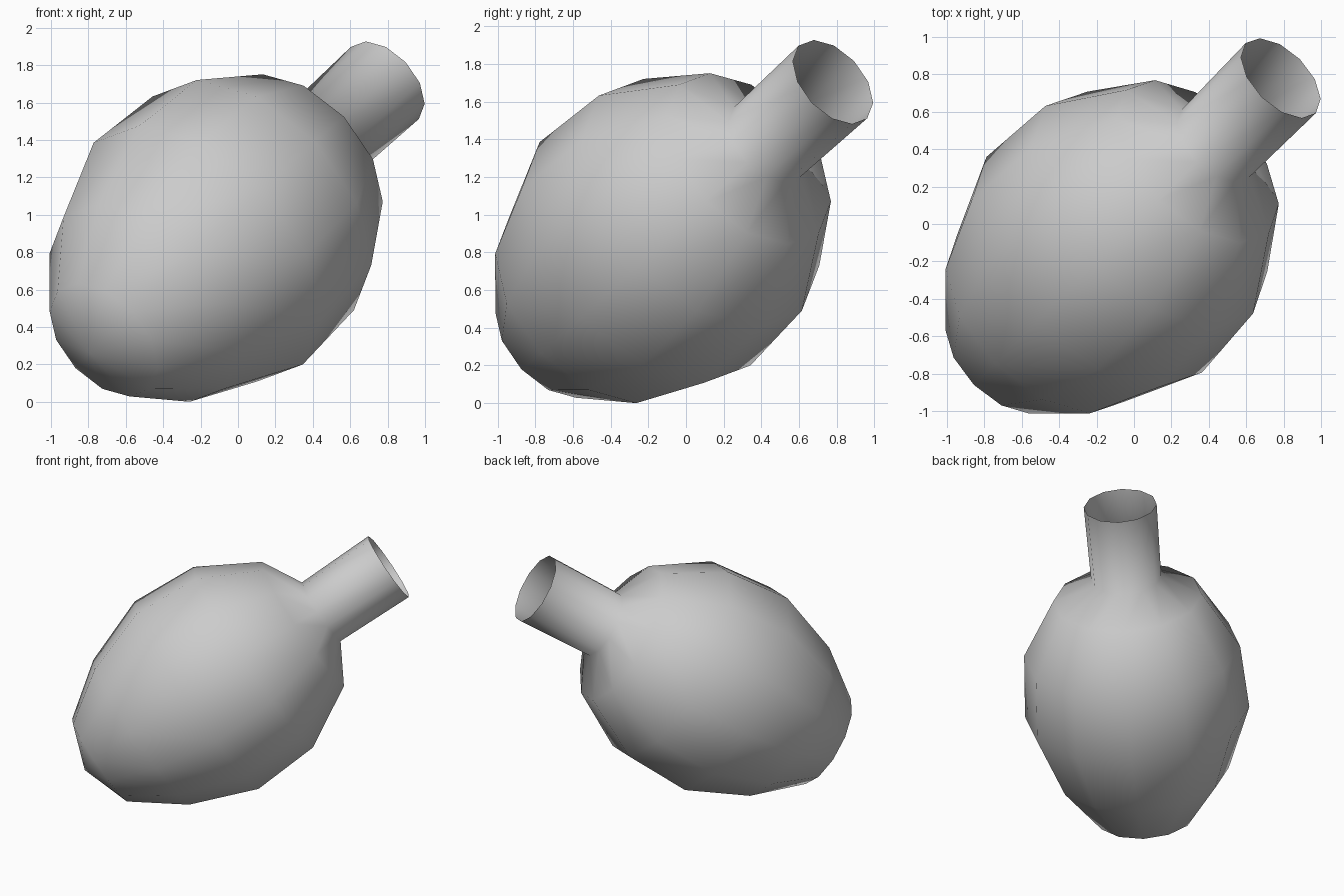
import bpy, bmesh
from math import cos, sin, tau
from mathutils import Vector

if "Cube" in bpy.data.objects:
    bpy.data.objects.remove(bpy.data.objects["Cube"])

SIDES = 12
rim = Vector((0.785, 0.78, 1.68))            # centre of the open mouth
axis = Vector((0.594, 0.594, 0.543)).normalized()
e1 = Vector((1, -1, 0)).normalized()
e2 = axis.cross(e1)
if e2.z < 0:
    e2.negate()

# (distance back from the mouth, radius): neck, then egg-shaped body
profile = [(0, 0.265), (0.59, 0.255), (0.75, 0.54), (1.185, 0.785),
           (1.68, 0.815), (2.165, 0.63), (2.53, 0.36)]

bm = bmesh.new()
rings = []
for d, r in profile:
    rings.append([bm.verts.new(rim - axis * d
                               + e1 * (r * cos(tau * i / SIDES))
                               + e2 * (r * sin(tau * i / SIDES)))
                  for i in range(SIDES)])
for a, b in zip(rings, rings[1:]):
    for i in range(SIDES):
        j = (i + 1) % SIDES
        bm.faces.new((a[i], b[i], b[j], a[j]))

# rounded closed end
tip = bm.verts.new(rim - axis * 2.66)
for i in range(SIDES):
    bm.faces.new((rings[-1][i], tip, rings[-1][(i + 1) % SIDES]))

# make faces point outward
bm.normal_update()
centre = rim - axis * 1.68
f = max(bm.faces, key=lambda f: f.calc_area())
if f.normal.dot(f.calc_center_median() - centre) < 0:
    bmesh.ops.reverse_faces(bm, faces=bm.faces[:])
for f in bm.faces:
    f.smooth = True

mesh = bpy.data.meshes.new("tilted_flask")
bm.to_mesh(mesh)
bm.free()
flask = bpy.data.objects.new("tilted_flask", mesh)
bpy.context.collection.objects.link(flask)

# rest exactly on the floor
low = min(v.co.z for v in mesh.vertices)
for v in mesh.vertices:
    v.co.z -= low
